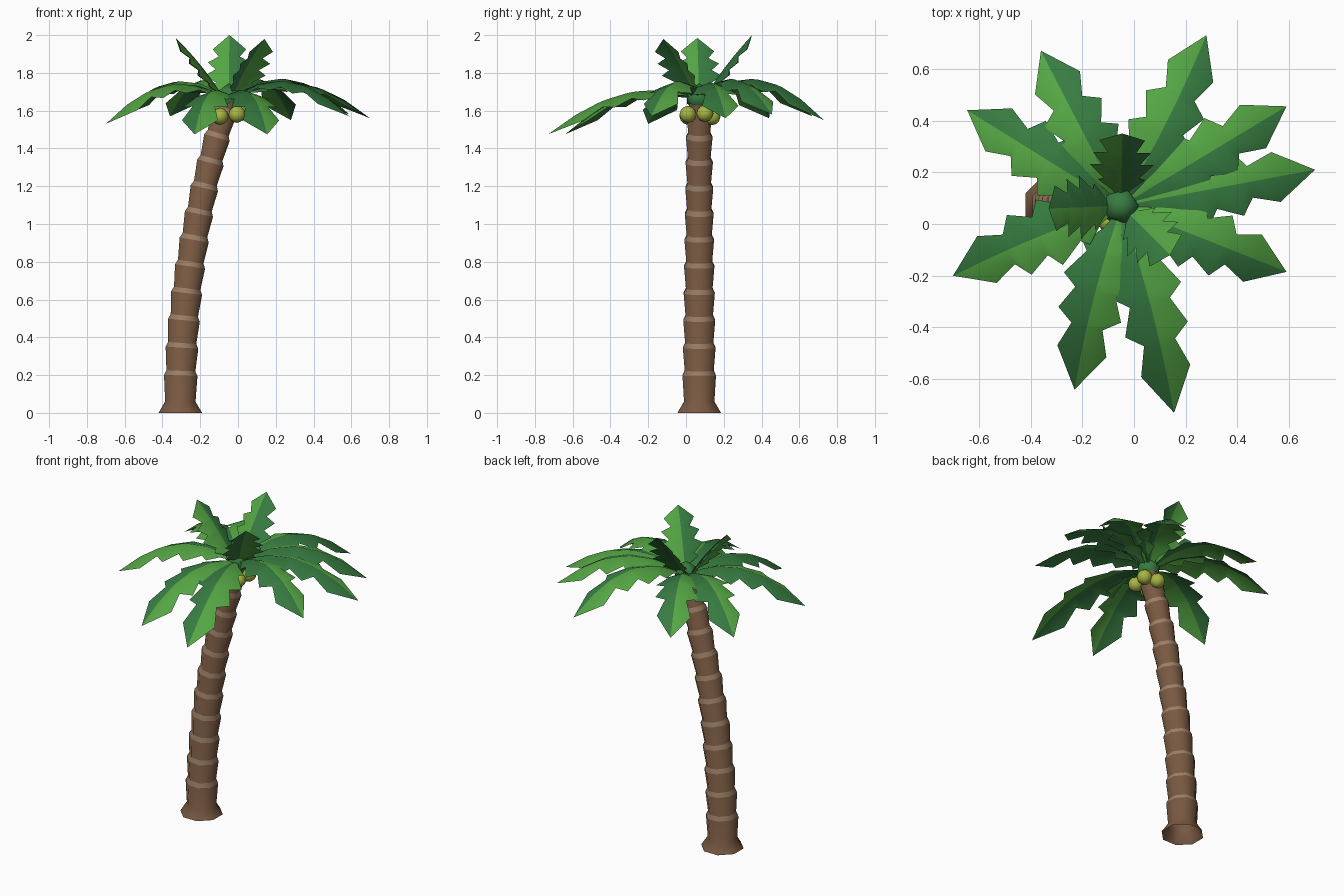
import bpy, bmesh, math
from mathutils import Vector

cube = bpy.data.objects.get("Cube")
if cube:
    bpy.data.objects.remove(cube, do_unlink=True)


def material(name, rgb):
    m = bpy.data.materials.new(name)
    m.use_nodes = True
    m.diffuse_color = (*rgb, 1)
    m.node_tree.nodes["Principled BSDF"].inputs["Base Color"].default_value = (*rgb, 1)
    return m


BARK = material("bark brown", (0.19, 0.10, 0.054))
RING = material("ring tan", (0.33, 0.215, 0.135))
LIGHT = material("light leaf green", (0.09, 0.38, 0.058))
DEEP = material("deep leaf green", (0.038, 0.20, 0.052))
NUT = material("nut olive", (0.39, 0.46, 0.055))

CROWN = Vector((-0.05, 0.07, 1.675))


def make_object(name, bm, mats):
    for f in bm.faces:
        f.smooth = True
    mesh = bpy.data.meshes.new(name)
    bm.to_mesh(mesh)
    bm.free()
    for m in mats:
        mesh.materials.append(m)
    ob = bpy.data.objects.new(name, mesh)
    bpy.context.collection.objects.link(ob)
    return ob


def ball(name, centre, radius, detail, mat):
    bm = bmesh.new()
    bmesh.ops.create_icosphere(bm, subdivisions=detail, radius=radius)
    make_object(name, bm, [mat]).location = centre


# Trunk: open flared foot, then stacked flaring segments with pale rings between
def trunk(sides=8):
    rows = [(0, 0.125, 0), (0.06, 0.087, 0)]
    for i in range(11):
        z = 0.21 + 0.148 * i - 0.0009 * i * i
        wide = 0.096 - 0.0023 * i
        rows += [(z - 0.012, wide, 1), (z + 0.013, wide - 0.013, 0)]
    rows.append((1.65, 0.06, 0))
    bm = bmesh.new()
    loops = []
    for z, r, _ in rows:
        centre = Vector((-0.305 - 0.01 * z + 0.098 * z * z, CROWN.y, z))
        up = Vector((0.196 * z, 0, 1)).normalized()
        out = Vector((up.z, 0, -up.x))
        loop = []
        for k in range(sides):
            a = math.tau * (k + 0.5) / sides
            loop.append(bm.verts.new(centre + r * (out * math.cos(a) + Vector((0, math.sin(a), 0)))))
        loops.append(loop)
    for (lo, hi), row in zip(zip(loops, loops[1:]), rows):
        for k in range(sides):
            n = (k + 1) % sides
            bm.faces.new((lo[k], lo[n], hi[n], hi[k])).material_index = row[2]
    make_object("trunk", bm, [BARK, RING])


# Frond: toothed, folded blade along an arched midrib
TEETH = [(0, 0.012), (0.1, 0.04), (0.2, 0.1), (0.25, 0.075), (0.41, 0.137), (0.47, 0.08),
         (0.615, 0.125), (0.67, 0.062), (0.82, 0.098)]


def frond(name, tip, control_z, bend=0.0, width=1.0, fold=0.35):
    tip = Vector(tip)
    heading = Vector((tip.x - CROWN.x, tip.y - CROWN.y, 0))
    side = Vector((-heading.y, heading.x, 0)).normalized()
    start = CROWN + heading.normalized() * 0.03
    control = CROWN + heading * 0.5 + side * bend
    control.z = control_z
    bm = bmesh.new()
    rows = []
    for t, w in TEETH:
        centre = start * (1 - t) ** 2 + control * 2 * t * (1 - t) + tip * t * t
        along = ((control - start) * (1 - t) + (tip - control) * t).normalized()
        drop = side.cross(along) * fold
        w *= width
        rows.append([bm.verts.new(centre + side * w + drop * w),
                     bm.verts.new(centre),
                     bm.verts.new(centre - side * w + drop * w)])
    for a, b in zip(rows, rows[1:]):
        bm.faces.new((a[0], a[1], b[1], b[0])).material_index = 0
        bm.faces.new((a[1], a[2], b[2], b[1])).material_index = 1
    end = bm.verts.new(tip)
    last = rows[-1]
    bm.faces.new((last[0], last[1], end)).material_index = 0
    bm.faces.new((last[1], last[2], end)).material_index = 1
    make_object(name, bm, [LIGHT, DEEP])


trunk()
ball("crown_heart", (-0.05, 0.07, 1.67), 0.075, 1, DEEP)

# Drooping fronds around the crown: tip, height of the arch, sideways bend
DROOPING = [((0.70, 0.21, 1.56), 1.87, 0), ((0.59, 0.455, 1.58), 1.90, 0),
            ((0.28, 0.73, 1.55), 1.91, -0.025), ((-0.36, 0.67, 1.57), 1.89, 0),
            ((-0.645, 0.44, 1.56), 1.88, 0), ((-0.70, -0.20, 1.53), 1.86, -0.025),
            ((-0.23, -0.64, 1.475), 1.80, -0.03), ((0.155, -0.73, 1.475), 1.80, 0.03),
            ((0.59, -0.185, 1.57), 1.88, 0)]
for i, (tip, arch, bend) in enumerate(DROOPING):
    frond(f"drooping_frond_{i + 1}", tip, arch, bend)

# Young upright fronds
UPRIGHT = [(-0.045, 0.35, 2.0), (-0.33, 0.06, 1.985), (0.14, -0.12, 1.98)]
for i, tip in enumerate(UPRIGHT):
    frond(f"upright_frond_{i + 1}", tip, 1.85, width=0.9)

# Nuts hanging under the crown
NUTS = [(-0.095, 0.01, 1.57), (-0.005, 0.01, 1.58), (0.005, 0.10, 1.585), (-0.06, 0.138, 1.568)]
for i, place in enumerate(NUTS):
    ball(f"nut_{i + 1}", place, 0.045, 2, NUT)
